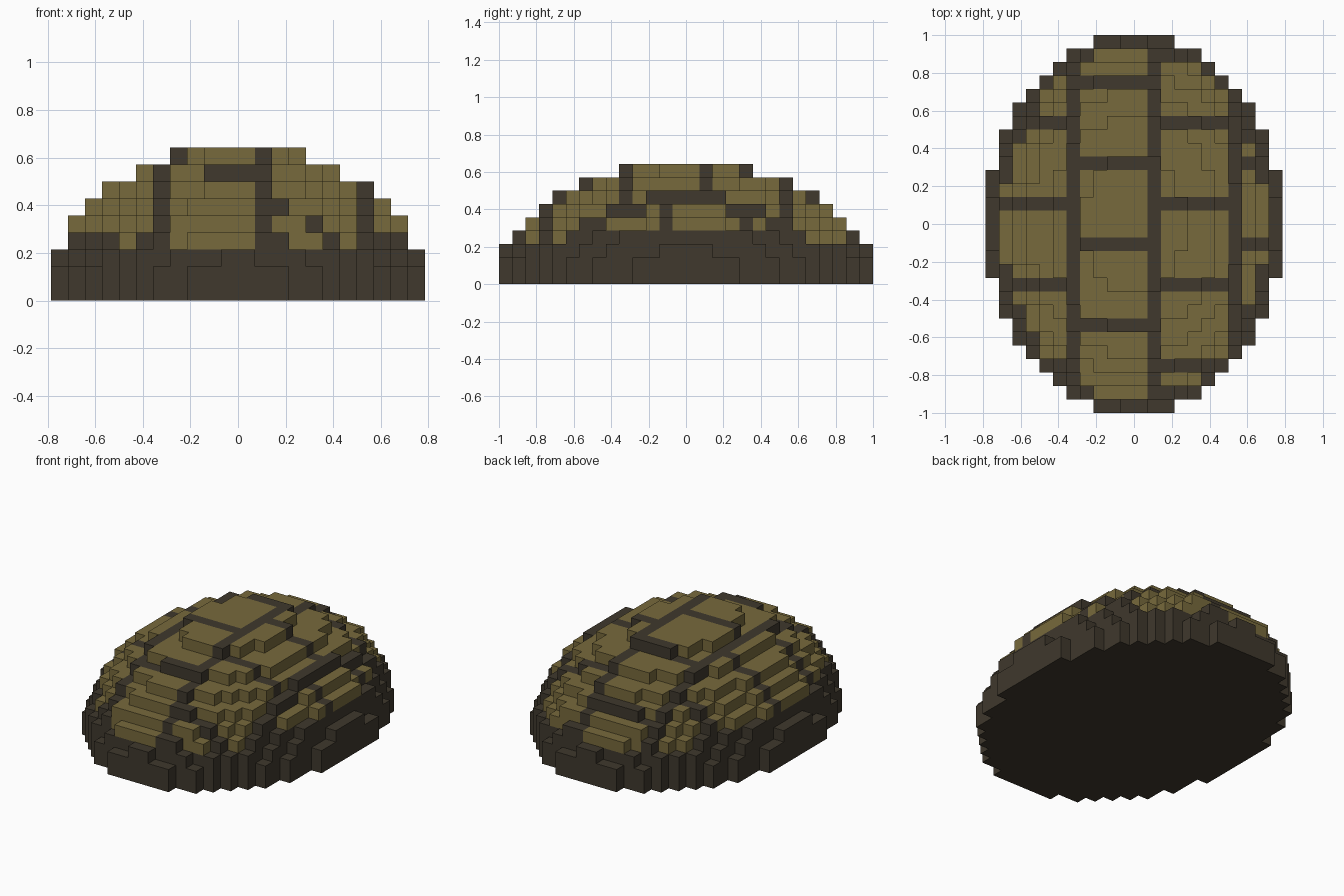
import bpy, bmesh
from mathutils import Vector

cube = bpy.data.objects.get("Cube")
if cube:
    bpy.data.objects.remove(cube, do_unlink=True)

CELL = 2 / 28                      # edge of one block
HALF_X, HALF_Y, LAYERS = 11, 14, 9  # dome size in blocks


def material(name, colour):
    m = bpy.data.materials.new(name)
    m.use_nodes = True
    m.diffuse_color = colour
    bsdf = next(n for n in m.node_tree.nodes if n.type == 'BSDF_PRINCIPLED')
    bsdf.inputs["Base Color"].default_value = colour
    bsdf.inputs["Roughness"].default_value = 0.9
    return m


olive = material("olive plate", (0.185, 0.143, 0.045, 1))
dark = material("dark brown seam", (0.050, 0.040, 0.026, 1))


# Blocky half ellipsoid
def inside(i, j, k):
    x, y, z = (i + .5) / HALF_X, (j + .5) / HALF_Y, .008 + .1157 * k
    return 0 <= k < LAYERS and x * x + y * y + z * z <= 1


# Brick pattern of square plates, with a dark rim round the bottom
def is_seam(i, j, k):
    x, y = i + .5, j + .5
    if k < 3 or (k == 3 and abs(x) > 7):
        return True
    if k == 3 and abs(y) > 12 and x > 1:
        return True
    band = (i - 1) // 6
    return i % 6 == 1 or j % 6 == (1 if band % 2 == 0 else 4)


blocks = [(i, j, k) for i in range(-HALF_X, HALF_X)
          for j in range(-HALF_Y, HALF_Y)
          for k in range(LAYERS) if inside(i, j, k)]


# Outer faces of the chosen blocks, merged into larger flat faces
def build(name, mat, chosen):
    bm = bmesh.new()
    verts = {}

    def vert(p):
        key = tuple(round(c) for c in p)
        if key not in verts:
            verts[key] = bm.verts.new(Vector(key) * CELL)
        return verts[key]

    for block in chosen:
        for axis in range(3):
            for side in (0, 1):
                beside = list(block)
                beside[axis] += 2 * side - 1
                if inside(*beside):
                    continue
                u, v, base = Vector((0, 0, 0)), Vector((0, 0, 0)), Vector(block)
                u[(axis + 1) % 3] = 1
                v[(axis + 2) % 3] = 1
                base[axis] += side
                ring = [base, base + u, base + u + v, base + v]
                if not side:
                    ring.reverse()
                bm.faces.new([vert(p) for p in ring])
    bmesh.ops.dissolve_limit(bm, angle_limit=0.01, verts=bm.verts[:], edges=bm.edges[:])
    mesh = bpy.data.meshes.new(name)
    bm.to_mesh(mesh)
    bm.free()
    mesh.materials.append(mat)
    obj = bpy.data.objects.new(name, mesh)
    bpy.context.collection.objects.link(obj)


build("shell_plates", olive, [b for b in blocks if not is_seam(*b)])
build("shell_seams", dark, [b for b in blocks if is_seam(*b) and b[2] >= 3])
build("shell_rim", dark, [b for b in blocks if b[2] < 3])
